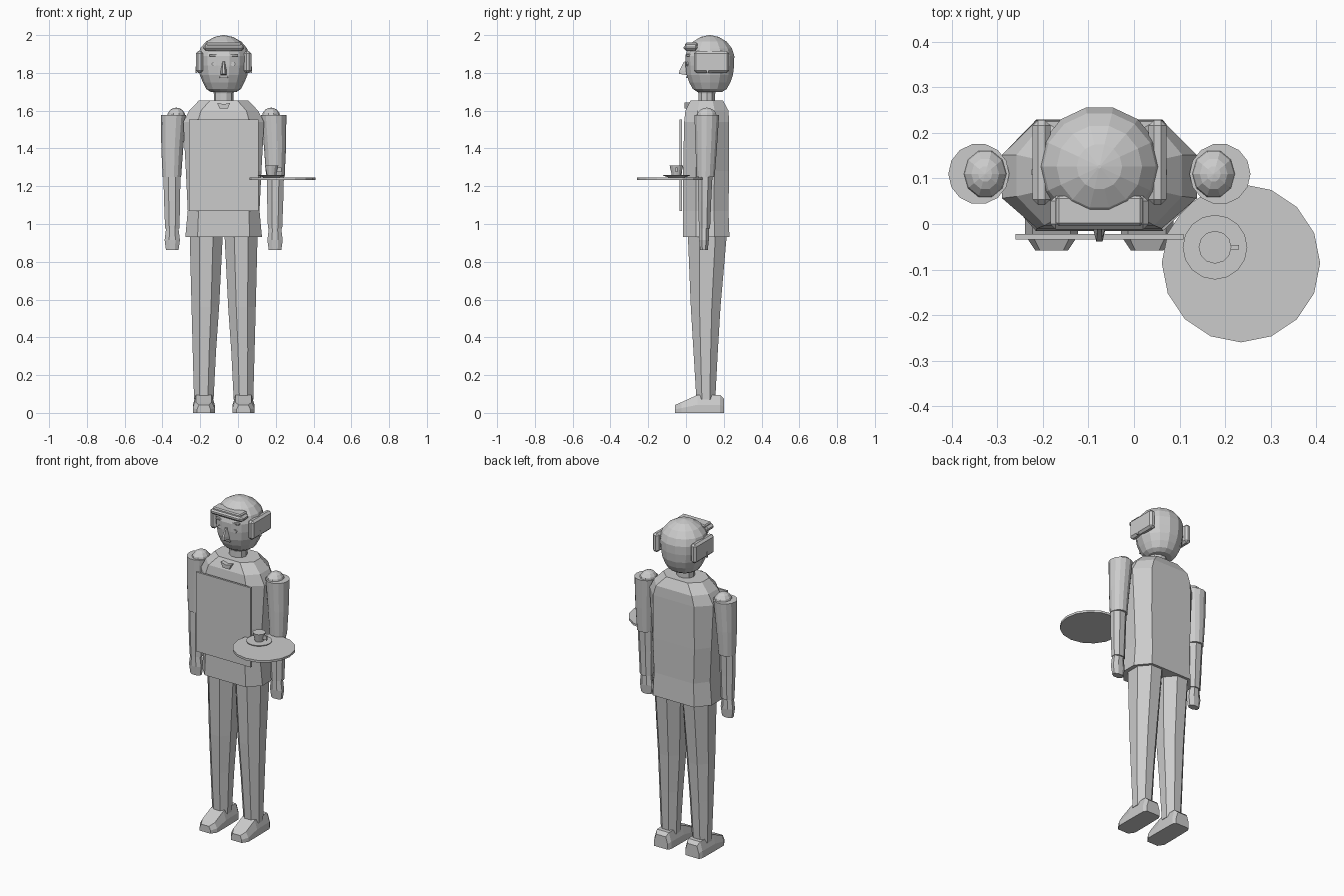
import bpy, bmesh, math

CX = -0.076  # symmetry plane of the figure
grey = bpy.data.materials.new("plain grey")
grey.diffuse_color = (0.6, 0.6, 0.6, 1)


def finish(name, bm):
    bmesh.ops.recalc_face_normals(bm, faces=bm.faces[:])
    me = bpy.data.meshes.new(name)
    bm.to_mesh(me)
    bm.free()
    me.materials.append(grey)
    ob = bpy.data.objects.new(name, me)
    bpy.context.collection.objects.link(ob)
    return ob


def loft(name, rings):
    """Skin closed rings of equal point count and cap both ends."""
    bm = bmesh.new()
    vs = [[bm.verts.new(p) for p in r] for r in rings]
    n = len(vs[0])
    for a, b in zip(vs, vs[1:]):
        for i in range(n):
            j = (i + 1) % n
            bm.faces.new((a[i], a[j], b[j], b[i]))
    bm.faces.new(vs[0][::-1])
    bm.faces.new(vs[-1])
    return finish(name, bm)


def ring(n, x, y, z, rx, ry, turn=0.0):
    return [(x + rx * math.cos(2 * math.pi * (i + turn) / n),
             y + ry * math.sin(2 * math.pi * (i + turn) / n), z) for i in range(n)]


def box(name, x0, x1, y0, y1, z0, z1, bevel=0.0):
    bm = bmesh.new()
    bmesh.ops.create_cube(bm, size=1)
    for v in bm.verts:
        v.co = ((x0 + x1) / 2 + v.co.x * (x1 - x0),
                (y0 + y1) / 2 + v.co.y * (y1 - y0),
                (z0 + z1) / 2 + v.co.z * (z1 - z0))
    if bevel:
        bmesh.ops.bevel(bm, geom=bm.edges[:], offset=bevel, segments=1, affect='EDGES')
    return finish(name, bm)


# head: fourteen-sided egg, jaw narrower than the skull
head = [(1.70, 0.07, 0.068), (1.715, 0.092, 0.092), (1.75, 0.11, 0.112),
        (1.79, 0.126, 0.126), (1.84, 0.135, 0.132), (1.89, 0.136, 0.133),
        (1.93, 0.124, 0.12), (1.965, 0.094, 0.092), (1.99, 0.05, 0.05), (2.0, 0.004, 0.004)]
loft("head", [ring(14, CX, 0.126, z, rx, ry) for z, rx, ry in head])
loft("neck", [ring(10, CX, 0.11, z, r, r * 0.9) for z, r in ((1.64, 0.052), (1.69, 0.052), (1.72, 0.06))])

# raised visor and its front strip
box("visor", CX - 0.108, CX + 0.108, -0.012, 0.062, 1.916, 1.95, 0.012)
box("visor_top", CX - 0.095, CX + 0.095, -0.004, 0.062, 1.94, 1.96, 0.006)

# face
loft("nose", [[(CX - 0.018, 0.01, 1.787), (CX + 0.018, 0.01, 1.787), (CX + 0.007, -0.038, 1.795), (CX - 0.007, -0.038, 1.795)],
              [(CX - 0.019, 0.01, 1.805), (CX + 0.019, 0.01, 1.805), (CX + 0.006, -0.033, 1.815), (CX - 0.006, -0.033, 1.815)],
              [(CX - 0.009, 0.01, 1.862), (CX + 0.009, 0.01, 1.862), (CX + 0.004, -0.012, 1.858), (CX - 0.004, -0.012, 1.858)]])
box("mouth", CX - 0.022, CX + 0.022, 0.0, 0.02, 1.772, 1.782, 0.002)

# torso: eight-sided lofted jacket
torso = [(0.93, 0.203, -0.015, 0.23, 0.68), (1.07, 0.19, -0.015, 0.225, 0.7),
         (1.28, 0.2, -0.015, 0.228, 0.7), (1.54, 0.214, -0.01, 0.228, 0.64),
         (1.60, 0.182, -0.003, 0.225, 0.66), (1.655, 0.13, 0.025, 0.195, 0.55)]
rings = []
for z, w, y0, y1, k in torso:
    a, b = y0 + 0.28 * (y1 - y0), y0 + 0.68 * (y1 - y0)
    pts = [(-w * k, y0), (w * k, y0), (w, a), (w, b), (w * k, y1), (-w * k, y1), (-w, b), (-w, a)]
    rings.append([(CX + x, y, z) for x, y in pts])
loft("torso", rings)
box("front_panel", -0.26, 0.109, -0.034, -0.022, 1.07, 1.553)

# bow at the collar
loft("bow", [[(CX - 0.035, y, 1.642), (CX, y, 1.634), (CX + 0.035, y, 1.642),
              (CX + 0.022, y, 1.612), (CX - 0.022, y, 1.612)] for y in (-0.008, 0.025)])

for s, side in ((-1, "left"), (1, "right")):
    def X(d):
        return CX + s * d

    # ear pads, eyes and brows
    x0, x1 = sorted((X(0.108), X(0.147)))
    box(side + "_ear_pad", x0, x1, 0.042, 0.228, 1.80, 1.915, 0.012)
    box(side + "_ear_pad_clip", X(0.145) - 0.004, X(0.145) + 0.004, 0.108, 0.12, 1.80, 1.835)
    loft(side + "_eye", [[(X(0.05) + 0.014 * math.cos(i * math.pi / 3), y,
                           1.847 + 0.011 * math.sin(i * math.pi / 3)) for i in range(6)]
                         for y in (0.002, 0.04)])
    box(side + "_brow", X(0.052) - 0.025, X(0.052) + 0.025, 0.001, 0.04, 1.888, 1.899, 0.002)

    # shoulder ball
    loft(side + "_shoulder", [ring(10, X(0.251), 0.11, 1.567 + 0.049 * math.sin(t),
                                   0.049 * math.cos(t), 0.056 * math.cos(t))
                              for t in (-1.5, -1.0, -0.5, 0, 0.45, 0.9, 1.25, 1.55)])
    # upper arm, forearm and hand
    loft(side + "_upper_arm", [ring(14, X(d), y, z, r, r) for d, y, z, r in
                               ((0.274, 0.104, 1.25, 0.049), (0.272, 0.107, 1.40, 0.058),
                                (0.265, 0.11, 1.577, 0.067))])
    loft(side + "_forearm", [ring(8, X(d), y, z, rx, ry, 0.5) for d, y, z, rx, ry in
                             ((0.272, 0.098, 0.975, 0.041, 0.032), (0.273, 0.099, 1.12, 0.046, 0.037),
                              (0.274, 0.102, 1.27, 0.049, 0.042))])
    loft(side + "_hand", [ring(8, X(0.272), 0.095, z, rx, ry, 0.5) for z, rx, ry in
                          ((0.862, 0.036, 0.022), (0.915, 0.044, 0.028), (0.98, 0.035, 0.028))])

    # leg
    loft(side + "_leg", [ring(8, X(d), y, z, rx, ry, 0.5) for d, y, z, rx, ry in
                         ((0.105, 0.105, 0.07, 0.056, 0.054), (0.102, 0.104, 0.33, 0.067, 0.07),
                          (0.097, 0.104, 0.56, 0.079, 0.085), (0.092, 0.113, 0.95, 0.095, 0.112))])
    # shoe: cross-sections from heel to toe, (y, half width, height)
    shoe = [(0.2, 0.045, 0.075), (0.18, 0.056, 0.095), (0.06, 0.058, 0.095),
            (-0.025, 0.058, 0.056), (-0.058, 0.036, 0.042)]
    loft(side + "_shoe", [[(X(0.105) + k * w, y, h) for k, h in
                           ((-1, 0), (1, 0), (1, z * 0.45), (0.72, z), (-0.72, z), (-1, z * 0.45))]
                          for y, w, z in shoe])

# tray with saucer and cup
loft("tray", [ring(16, 0.235, -0.086, z, 0.174, 0.174) for z in (1.233, 1.246)])
loft("saucer", [ring(16, 0.178, -0.051, z, r, r) for z, r in ((1.246, 0.04), (1.256, 0.071), (1.26, 0.071))])
loft("cup", [ring(12, 0.178, -0.051, z, r, r) for z, r in ((1.258, 0.024), (1.31, 0.036))])
box("cup_handle", 0.205, 0.231, -0.056, -0.046, 1.275, 1.30)
